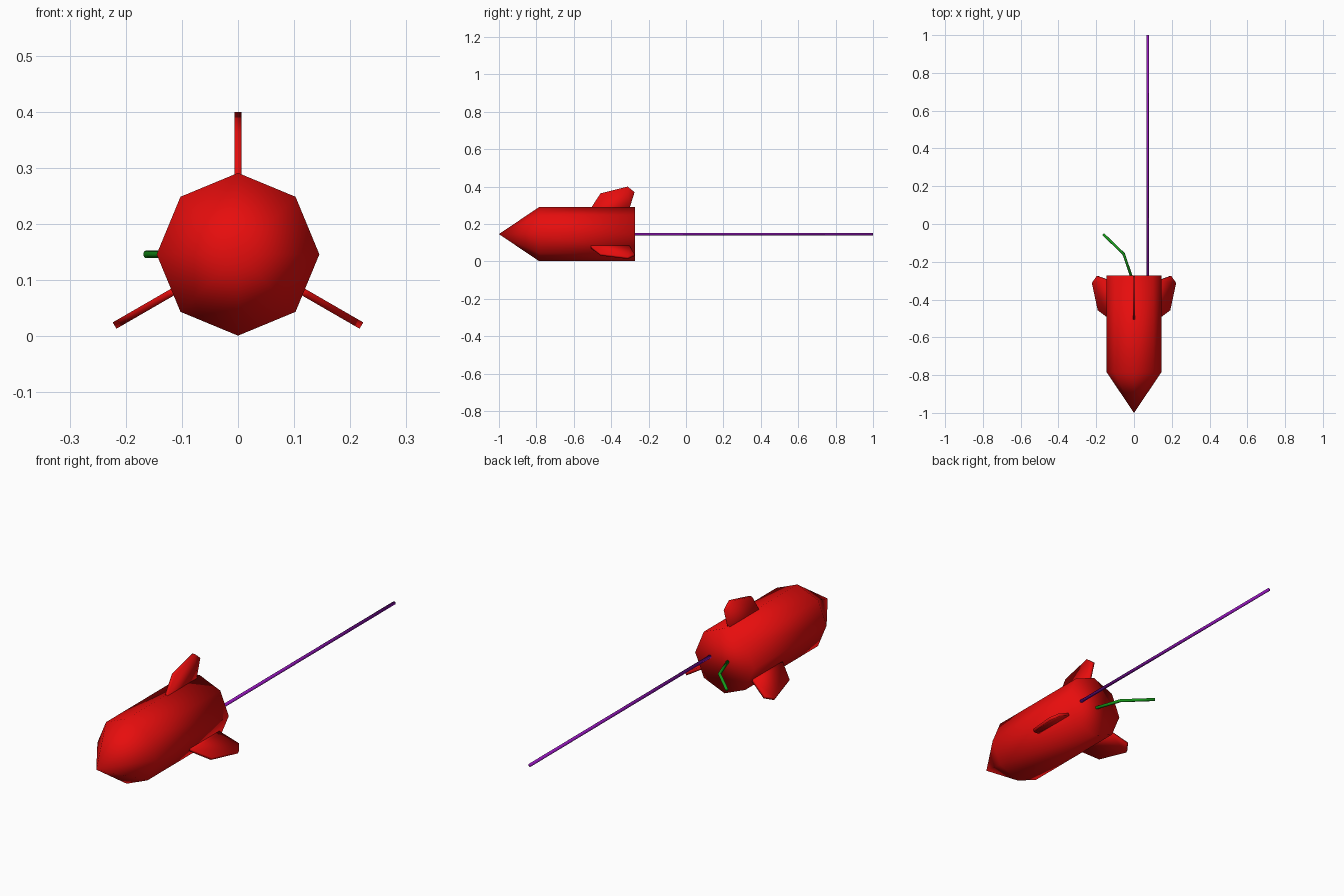
import bpy, bmesh, math
from mathutils import Vector, Matrix

if "Cube" in bpy.data.objects:
    bpy.data.objects.remove(bpy.data.objects["Cube"])

AXIS_Z = 0.146


def material(name, rgb):
    m = bpy.data.materials.new(name)
    m.diffuse_color = (*rgb, 1)
    m.use_nodes = True
    m.node_tree.nodes["Principled BSDF"].inputs["Base Color"].default_value = m.diffuse_color
    return m


RED = material("red", (0.8, 0.004, 0.004))
GREEN = material("green", (0.008, 0.32, 0.01))
PURPLE = material("purple", (0.28, 0.008, 0.47))


def finish(name, bm, mat):
    bmesh.ops.recalc_face_normals(bm, faces=bm.faces)
    for f in bm.faces:
        f.smooth = True
    me = bpy.data.meshes.new(name)
    bm.to_mesh(me)
    bm.free()
    me.materials.append(mat)
    ob = bpy.data.objects.new(name, me)
    bpy.context.collection.objects.link(ob)
    return ob


def ring(bm, centre, u, v, r, n):
    return [bm.verts.new(centre + r * (u * math.cos(2 * math.pi * i / n)
                                       + v * math.sin(2 * math.pi * i / n)))
            for i in range(n)]


def bridge(bm, a, b):
    n = len(a)
    for i in range(n):
        bm.faces.new((a[i], a[(i + 1) % n], b[(i + 1) % n], b[i]))


def tube(name, points, r, n, mat):
    """Capped tube along a path that lies in a horizontal plane."""
    bm = bmesh.new()
    pts = [Vector(p) for p in points]
    up = Vector((0, 0, 1))
    rings = []
    for i, p in enumerate(pts):
        d = (pts[min(i + 1, len(pts) - 1)] - pts[max(i - 1, 0)]).normalized()
        rings.append(ring(bm, p, up, d.cross(up), r, n))
    for a, b in zip(rings, rings[1:]):
        bridge(bm, a, b)
    bm.faces.new(rings[0])
    bm.faces.new(rings[-1])
    return finish(name, bm, mat)


# Eight-sided rocket body with pointed nose
bm = bmesh.new()
X, Z = Vector((1, 0, 0)), Vector((0, 0, 1))
back = ring(bm, Vector((0, -0.272, AXIS_Z)), X, Z, 0.145, 8)
front = ring(bm, Vector((0, -0.785, AXIS_Z)), X, Z, 0.145, 8)
bridge(bm, back, front)
bm.faces.new(back)
tip = bm.verts.new((0, -1, AXIS_Z))
for i in range(8):
    bm.faces.new((front[i], front[(i + 1) % 8], tip))
finish("rocket_body", bm, RED)

# Three fins: (y, radius) outline, thickened and turned around the body axis
outline = [(-0.515, 0.120), (-0.505, 0.144), (-0.457, 0.218),
           (-0.312, 0.254), (-0.275, 0.224), (-0.300, 0.144), (-0.306, 0.120)]
for k, name in enumerate(("top_fin", "right_fin", "left_fin")):
    bm = bmesh.new()
    sides = [[bm.verts.new((x, y, r)) for y, r in outline] for x in (-0.0065, 0.0065)]
    bridge(bm, *sides)
    for s in sides:
        bm.faces.new(s)
    turn = Matrix.Translation((0, 0, AXIS_Z)) @ Matrix.Rotation(math.radians(120 * k), 4, 'Y')
    bmesh.ops.transform(bm, matrix=turn, verts=bm.verts)
    finish(name, bm, RED)

# Guide stick and bent fuse on the back
tube("guide_stick", [(0.072, -0.275, AXIS_Z), (0.072, 1, AXIS_Z)], 0.007, 8, PURPLE)
tube("fuse", [(-0.013, -0.28, AXIS_Z), (-0.055, -0.158, AXIS_Z),
              (-0.164, -0.053, AXIS_Z)], 0.007, 8, GREEN)
